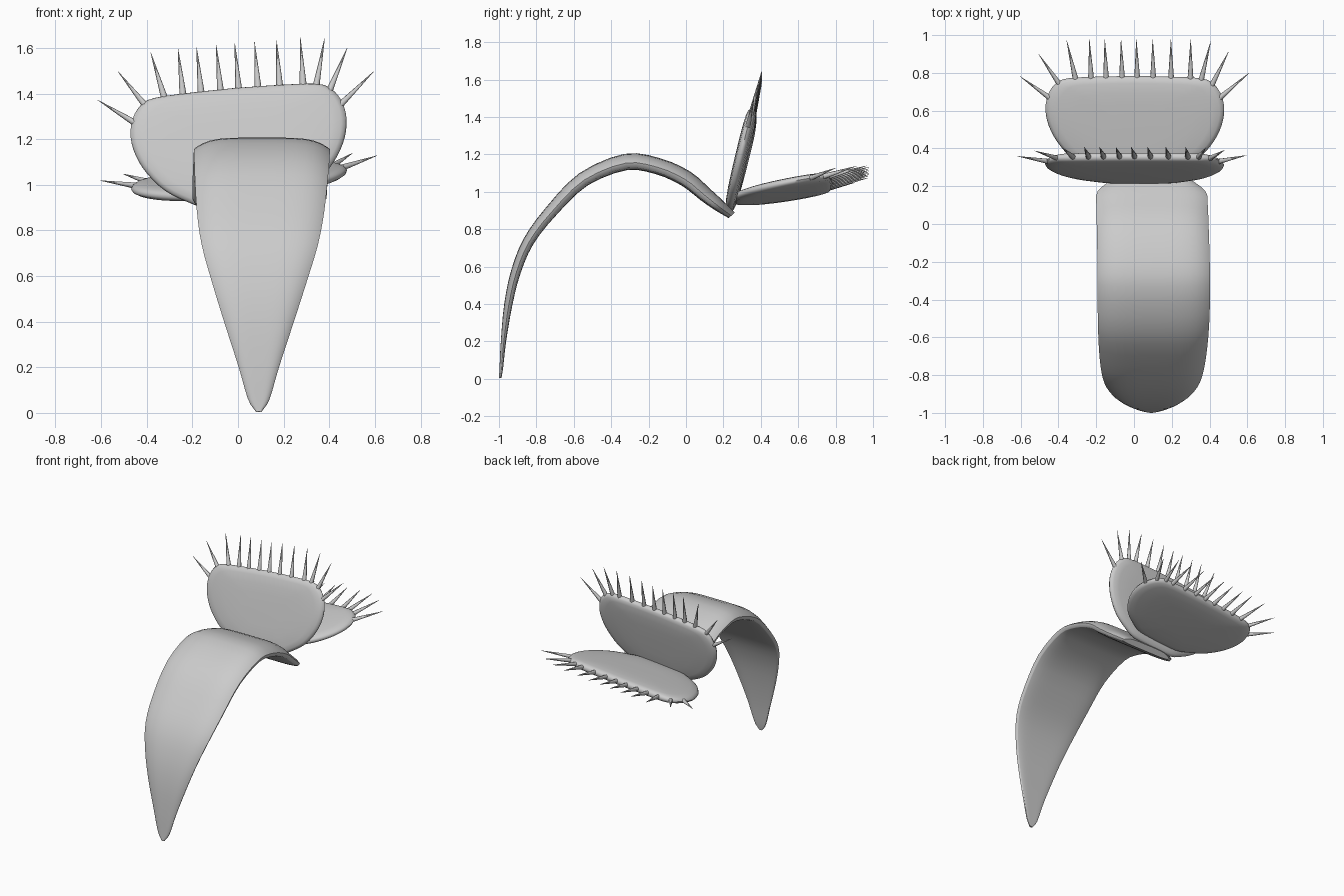
import bpy, bmesh, math
from mathutils import Matrix, Vector

if "Cube" in bpy.data.objects:
    bpy.data.objects.remove(bpy.data.objects["Cube"], do_unlink=True)

grey = bpy.data.materials.new("plain_grey")
grey.use_nodes = True
grey.diffuse_color = (0.6, 0.6, 0.6, 1)
grey.node_tree.nodes["Principled BSDF"].inputs["Base Color"].default_value = (0.6, 0.6, 0.6, 1)


def finish(name, bm):
    bmesh.ops.recalc_face_normals(bm, faces=bm.faces)
    mesh = bpy.data.meshes.new(name)
    bm.to_mesh(mesh)
    bm.free()
    mesh.materials.append(grey)
    obj = bpy.data.objects.new(name, mesh)
    bpy.context.collection.objects.link(obj)
    bpy.ops.object.select_all(action="DESELECT")
    obj.select_set(True)
    bpy.context.view_layer.objects.active = obj
    bpy.ops.object.shade_smooth_by_angle(angle=math.radians(60))


def spline(points, steps):
    """Catmull-Rom curve through points of any dimension."""
    pts = [Vector(p) for p in points]
    pts = [pts[0] * 2 - pts[1]] + pts + [pts[-1] * 2 - pts[-2]]
    out = []
    for a, b, c, d in zip(pts, pts[1:], pts[2:], pts[3:]):
        for k in range(steps):
            t = k / steps
            out.append((b * 2 + (c - a) * t + (a * 2 - b * 5 + c * 4 - d) * t * t
                        + (b * 3 - a - c * 3 + d) * t ** 3) / 2)
    return out + [pts[-2]]


def loft(rings):
    """Bridge closed rings of points and cap both ends."""
    bm = bmesh.new()
    rows = [[bm.verts.new(p) for p in ring] for ring in rings]
    n = len(rows[0])
    for lo, hi in zip(rows, rows[1:]):
        for i in range(n):
            j = (i + 1) % n
            bm.faces.new((lo[i], lo[j], hi[j], hi[i]))
    bm.faces.new(rows[0])
    bm.faces.new(rows[-1])
    return bm


# Arched leaf: y, z, half width, thickness factor along its outer side
leaf_path = spline([
    (-1.0, .005, .012, .15), (-.997, .06, .047, .22), (-.99, .2, .088, .32),
    (-.972, .4, .152, .5), (-.935, .58, .207, .6), (-.868, .75, .254, .68),
    (-.75, .915, .28, .78), (-.57, 1.1, .294, .9), (-.33, 1.203, .298, 1),
    (-.14, 1.18, .297, 1), (.02, 1.11, .296, 1), (.13, 1.015, .295, .9),
    (.2, .95, .285, .75), (.26, .89, .2, .5)], 3)
across = [math.sin(math.radians(a)) for a in range(-90, 91, 10)]
rings = []
for i, p in enumerate(leaf_path):
    a, b = leaf_path[max(i - 1, 0)], leaf_path[min(i + 1, len(leaf_path) - 1)]
    along = Vector((0, b[0] - a[0], b[1] - a[1])).normalized()
    inward = Vector((0, along.z, -along.y))
    # the leaf drifts slightly sideways along its length
    middle = Vector((.091 + .014 * math.sin(math.pi * (p[0] + 1) / 1.26), p[0], p[1]))

    def place(s, depth):
        return middle + Vector((s * p[2], 0, 0)) + inward * depth * p[3]
    outer = [place(s, .05 * abs(s) ** 5) for s in across]
    inner = [place(s * .97, .088 - .012 * abs(s) ** 7) for s in reversed(across)]
    rings.append(outer + inner)
finish("leaf", loft(rings))

# Trap lobe outline, right half, from the hinge out to the rim
half = spline([(0, 0), (.16, .008), (.25, .045), (.345, .105), (.418, .19), (.46, .275),
               (.475, .36), (.46, .44), (.418, .5), (.355, .527), (.2, .536), (0, .54)], 3)
outline = half + [Vector((-p.x, p.y)) for p in half[-2:0:-1]]
centre = Vector((0, .29))

# Lobe cross-section, slightly domed on both sides: scale, height
dome = [(.4, .034), (.65, .032), (.86, .027), (.95, .021), (.985, .012)]
section = [(s, -h) for s, h in dome] + [(1, 0)] + dome[::-1]

# Spikes: base and tip in the plane of the lobe
spikes = [(-.435, .41, -.605, .54), (-.385, .475, -.505, .66), (-.31, .51, -.355, .733)]
spikes += [(u, .52, u * 1.02, .74) for u in (-.23, -.15, -.065, .015, .1, .195, .298)]
spikes += [(.35, .5, .41, .728), (.403, .475, .505, .675), (.438, .41, .612, .56)]


def build_lobe(name, location, angle, lift):
    frame = (Matrix.Translation(location) @ Matrix.Rotation(math.radians(-5), 4, "Y")
             @ Matrix.Rotation(math.radians(angle), 4, "X"))
    layers = []
    for scale, height in section:
        flat = [centre + (p - centre) * scale for p in outline]
        layers.append([frame @ Vector((p.x, p.y, height)) for p in flat])
    finish(name, loft(layers))

    bm = bmesh.new()
    for bu, bv, tu, tv in spikes:
        base, tip = Vector((bu, bv, 0)), Vector((tu, tv, lift))
        turn = (tip - base).to_track_quat("Z", "Y").to_matrix().to_4x4()
        bmesh.ops.create_cone(bm, cap_ends=True, segments=8, radius1=.016, radius2=.0008,
                              depth=(tip - base).length,
                              matrix=frame @ Matrix.Translation((base + tip) / 2) @ turn)
    finish(name + "_spikes", bm)


build_lobe("upright_lobe", (.033, .23, .902), 76.2, 0)
build_lobe("flat_lobe", (.01, .252, .96), 10, .018)
